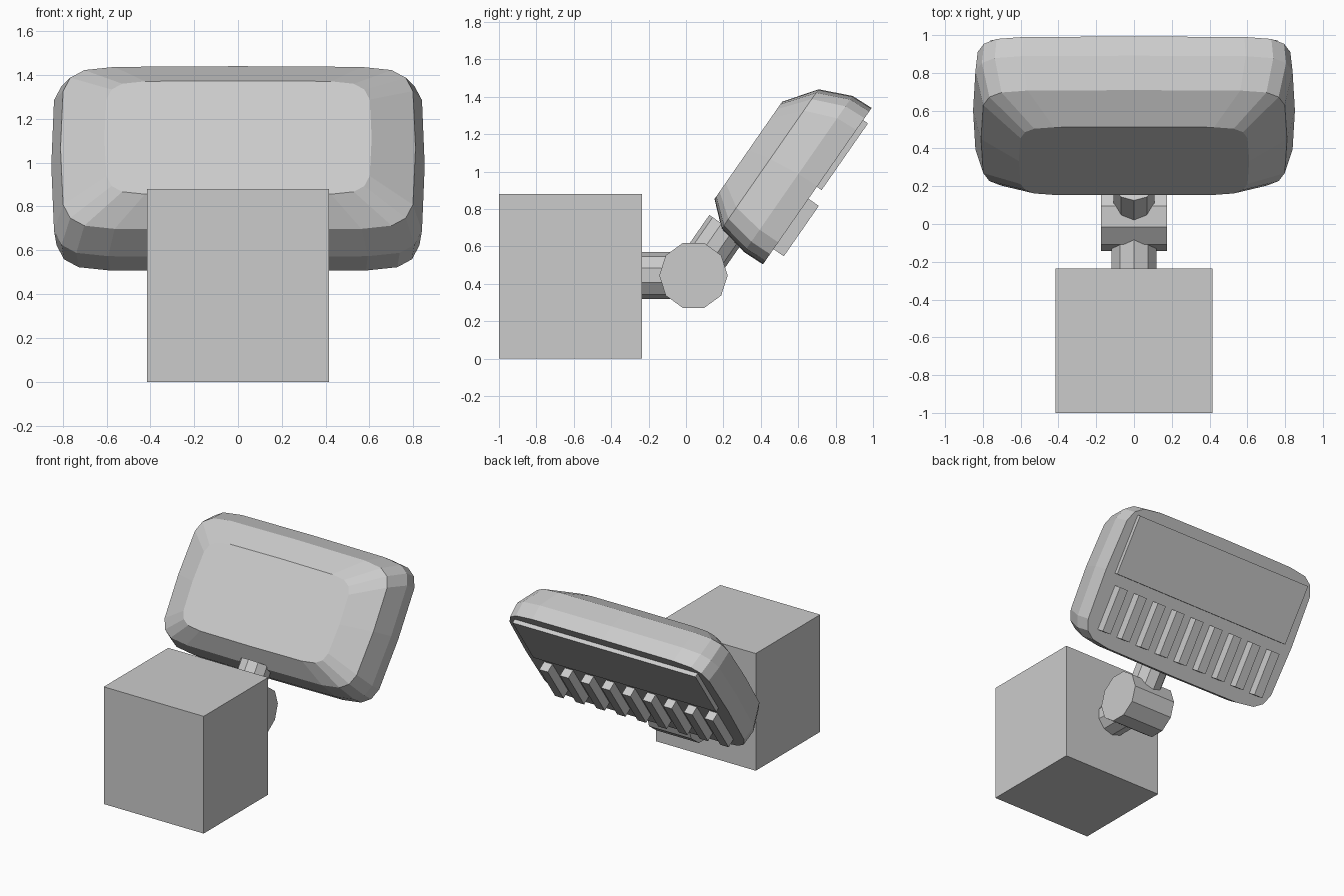
import bpy, bmesh, math
from mathutils import Vector, Matrix

if "Cube" in bpy.data.objects:
    bpy.data.objects.remove(bpy.data.objects["Cube"])

grey = bpy.data.materials.new("light grey")
grey.diffuse_color = (0.6, 0.6, 0.6, 1)
grey.use_nodes = True
grey.node_tree.nodes["Principled BSDF"].inputs["Base Color"].default_value = grey.diffuse_color

# Head frame: local x = width, y = along the slanted panel, z = out of its front
TILT = Matrix.Rotation(math.atan2(0.8211, 0.5707), 4, 'X')


def loft(name, rings, matrix=Matrix()):
    """Skin equal-sized point rings and cap both ends."""
    bm = bmesh.new()
    loops = [[bm.verts.new(matrix @ Vector(p)) for p in ring] for ring in rings]
    n = len(loops[0])
    for a, b in zip(loops, loops[1:]):
        for i in range(n):
            j = (i + 1) % n
            bm.faces.new((a[i], a[j], b[j], b[i]))
    bm.faces.new(loops[0][::-1])
    bm.faces.new(loops[-1])
    bmesh.ops.recalc_face_normals(bm, faces=bm.faces)
    mesh = bpy.data.meshes.new(name)
    bm.to_mesh(mesh)
    bm.free()
    mesh.materials.append(grey)
    obj = bpy.data.objects.new(name, mesh)
    bpy.context.collection.objects.link(obj)
    return obj


def box(name, x, y, z, matrix=Matrix()):
    """Box from (min, max) pairs."""
    return loft(name, [[(x[0], y[0], h), (x[1], y[0], h), (x[1], y[1], h), (x[0], y[1], h)]
                       for h in z], matrix)


def rod(name, start, end, radius, up, matrix=Matrix()):
    """Ten-sided rod with one corner pointing along up."""
    start, end, up = Vector(start), Vector(end), Vector(up)
    side = (end - start).normalized().cross(up)
    angles = [math.tau * i / 10 for i in range(10)]
    return loft(name, [[c + radius * (math.cos(a) * up + math.sin(a) * side) for a in angles]
                       for c in (start, end)], matrix)


def panel_ring(n, half_x, y0, y1):
    """Rounded rectangle with slightly bowed sides."""
    k = half_x / 0.82
    mid, half_y = (y0 + y1) / 2, (y1 - y0) / 2
    corner = [(0.012, 0.14), (0.045, 0.065), (0.11, 0.022), (0.25, 0.004)]
    quad = [(half_x, 0)] + [(half_x - dx * k, half_y - dy * k) for dx, dy in corner]
    pts = quad + [(0, half_y)] + [(-x, y) for x, y in quad[:0:-1]]
    pts += [(-x, -y) for x, y in pts]
    return [(x, mid + y, n) for x, y in pts]


# Mounting block and hinge
box("mounting_block", (-0.415, 0.415), (-1.0, -0.235), (0, 0.88))
rod("block_arm", (0, -0.24, 0.445), (0, 0.04, 0.445), 0.125, (0, 0, 1))
rod("hinge_barrel", (-0.175, 0.04, 0.445), (0.175, 0.04, 0.445), 0.183, (0, 1, 0))
rod("head_arm", (0, 0.388, 0.221), (0, 0.702, 0.221), 0.115, (0, 0, 1), TILT)

# Tilted head shell
loft("head_shell", [panel_ring(-0.05, 0.84, 0.649, 1.667),
                    panel_ring(0.07, 0.852, 0.645, 1.662),
                    panel_ring(0.24, 0.81, 0.679, 1.587),
                    panel_ring(0.362, 0.61, 0.788, 1.421)], TILT)

# Raised plate and cooling slats on the back of the head
box("back_plate", (-0.76, 0.76), (1.154, 1.588), (-0.081, -0.045), TILT)
for i in range(9):
    x = (i - 4) * 0.1715
    box(f"back_slat_{i + 1}", (x - 0.035, x + 0.035), (0.748, 1.076), (-0.117, -0.045), TILT)
